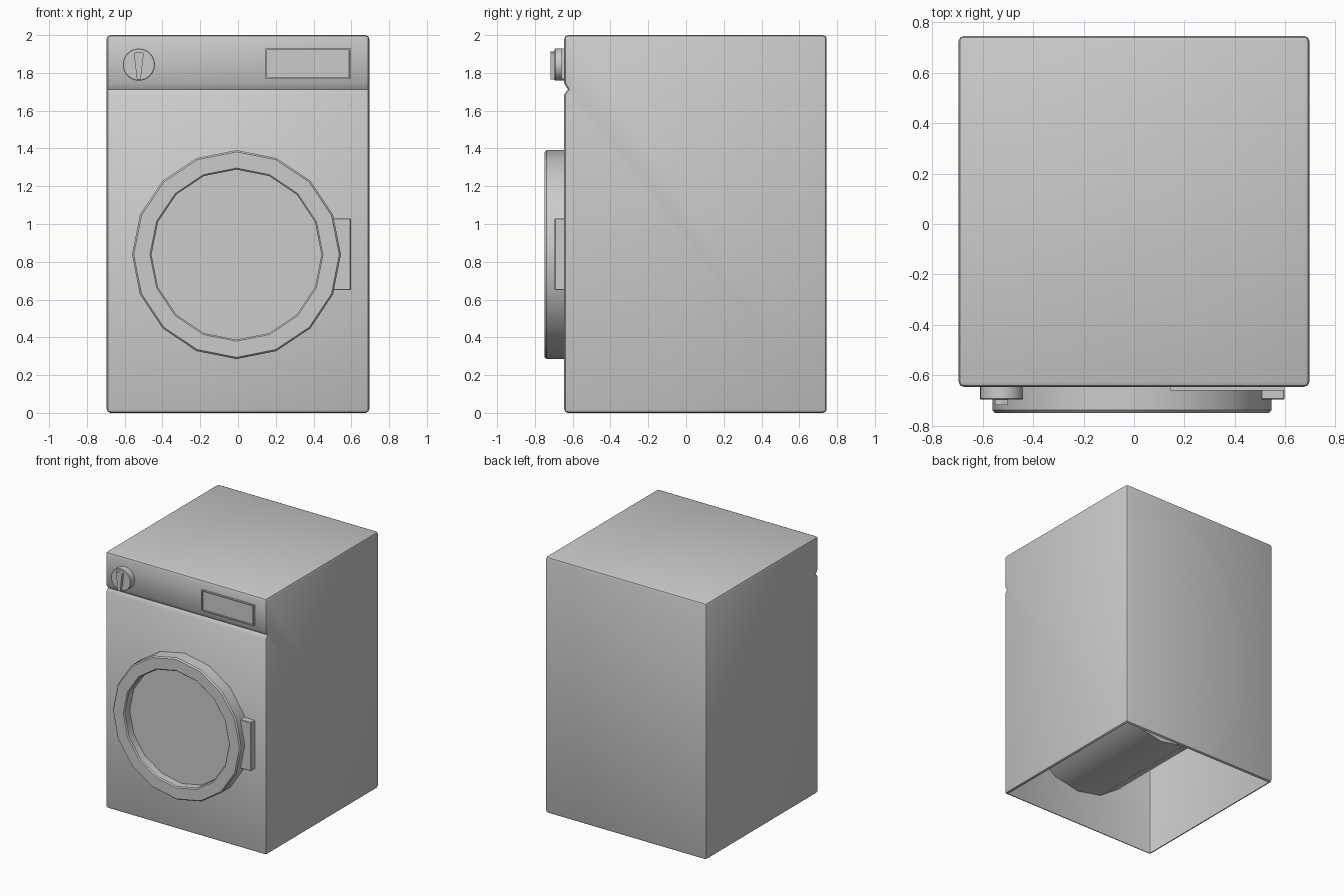
import bpy, bmesh
from math import sin, cos, tau, radians

if "Cube" in bpy.data.objects:
    bpy.data.objects.remove(bpy.data.objects["Cube"])

FRONT = -0.645


def finish(name, bm, bevel=0.0, segments=2, limit=70, smooth=True):
    bmesh.ops.recalc_face_normals(bm, faces=bm.faces)
    if bevel:
        edges = [e for e in bm.edges if e.calc_face_angle(0) > radians(limit)]
        bmesh.ops.bevel(bm, geom=edges, offset=bevel, segments=segments,
                        profile=0.5, affect='EDGES')
    me = bpy.data.meshes.new(name)
    bm.to_mesh(me)
    bm.free()
    ob = bpy.data.objects.new(name, me)
    bpy.context.collection.objects.link(ob)
    if smooth:
        bpy.ops.object.select_all(action='DESELECT')
        ob.select_set(True)
        bpy.context.view_layer.objects.active = ob
        bpy.ops.object.shade_smooth_by_angle(angle=radians(35))
    return ob


def prism(points, offset):
    """Extrude a polygon of 3D points along an offset vector."""
    bm = bmesh.new()
    face = bm.faces.new([bm.verts.new(p) for p in points])
    new = bmesh.ops.extrude_face_region(bm, geom=[face], use_keep_orig=True)["geom"]
    bmesh.ops.translate(bm, vec=offset,
                        verts=[v for v in new if isinstance(v, bmesh.types.BMVert)])
    return bm


def lathe(profile, cx, cz, sides):
    """Turn (radius, y) points about an axis along y; radius 0 ends get a cap."""
    bm = bmesh.new()
    rings = [[bm.verts.new((cx + r * sin(tau * i / sides), y, cz + r * cos(tau * i / sides)))
              for i in range(sides)] for r, y in profile]
    for a, b in zip(rings, rings[1:]):
        for i in range(sides):
            j = (i + 1) % sides
            bm.faces.new((a[i], a[j], b[j], b[i]))
    bm.faces.new(rings[0])
    bm.faces.new(rings[-1])
    return bm


def front_rect(x0, x1, z0, z1, y):
    return [(x0, y, z0), (x1, y, z0), (x1, y, z1), (x0, y, z1)]


# Cabinet: side profile with a V groove under the control panel, open underneath
side = [(FRONT, 0), (0.745, 0), (0.745, 2), (FRONT, 2),
        (FRONT, 1.745), (FRONT + 0.02, 1.713), (FRONT, 1.685)]
cabinet = finish("cabinet", prism([(-0.695, y, z) for y, z in side], (1.39, 0, 0)), 0.02, 2)
bm = bmesh.new()
bm.from_mesh(cabinet.data)
bottom = [f for f in bm.faces if f.normal.z < -0.99 and f.calc_center_median().z < 0.001]
bmesh.ops.delete(bm, geom=bottom, context='FACES')
bm.to_mesh(cabinet.data)
bm.free()

# Door ring with recessed window, carried on inside as the drum
finish("door_and_drum", lathe([(0.45, -0.68), (0.45, -0.74), (0.458, -0.748), (0.544, -0.748),
                               (0.553, -0.738), (0.553, 0.3)], -0.008, 0.838, 16))

# Door handle
finish("door_handle", prism(front_rect(0.49, 0.597, 0.65, 1.03, FRONT + 0.01),
                            (0, -0.06, 0)), 0.004, 1)

# Control knob and tapered pointer
KX, KZ = -0.525, 1.844
finish("knob", lathe([(0.085, FRONT + 0.01), (0.085, -0.692), (0.082, -0.695)], KX, KZ, 32))
pointer = [(KX - 0.01, -0.69, 1.765), (KX + 0.01, -0.69, 1.765),
           (KX + 0.026, -0.69, 1.905), (KX, -0.69, 1.912), (KX - 0.026, -0.69, 1.905)]
finish("knob_pointer", prism(pointer, (0, -0.027, 0)), smooth=False)

# Display: raised plate whose front is inset and pushed in
bm = prism(front_rect(0.145, 0.597, 1.768, 1.93, FRONT + 0.01), (0, -0.025, 0))
bmesh.ops.recalc_face_normals(bm, faces=bm.faces)
face = min(bm.faces, key=lambda f: f.calc_center_median().y)
bmesh.ops.inset_region(bm, faces=[face], thickness=0.011)
bmesh.ops.inset_region(bm, faces=[face], thickness=0.001, depth=-0.01)
finish("display", bm, smooth=False)
